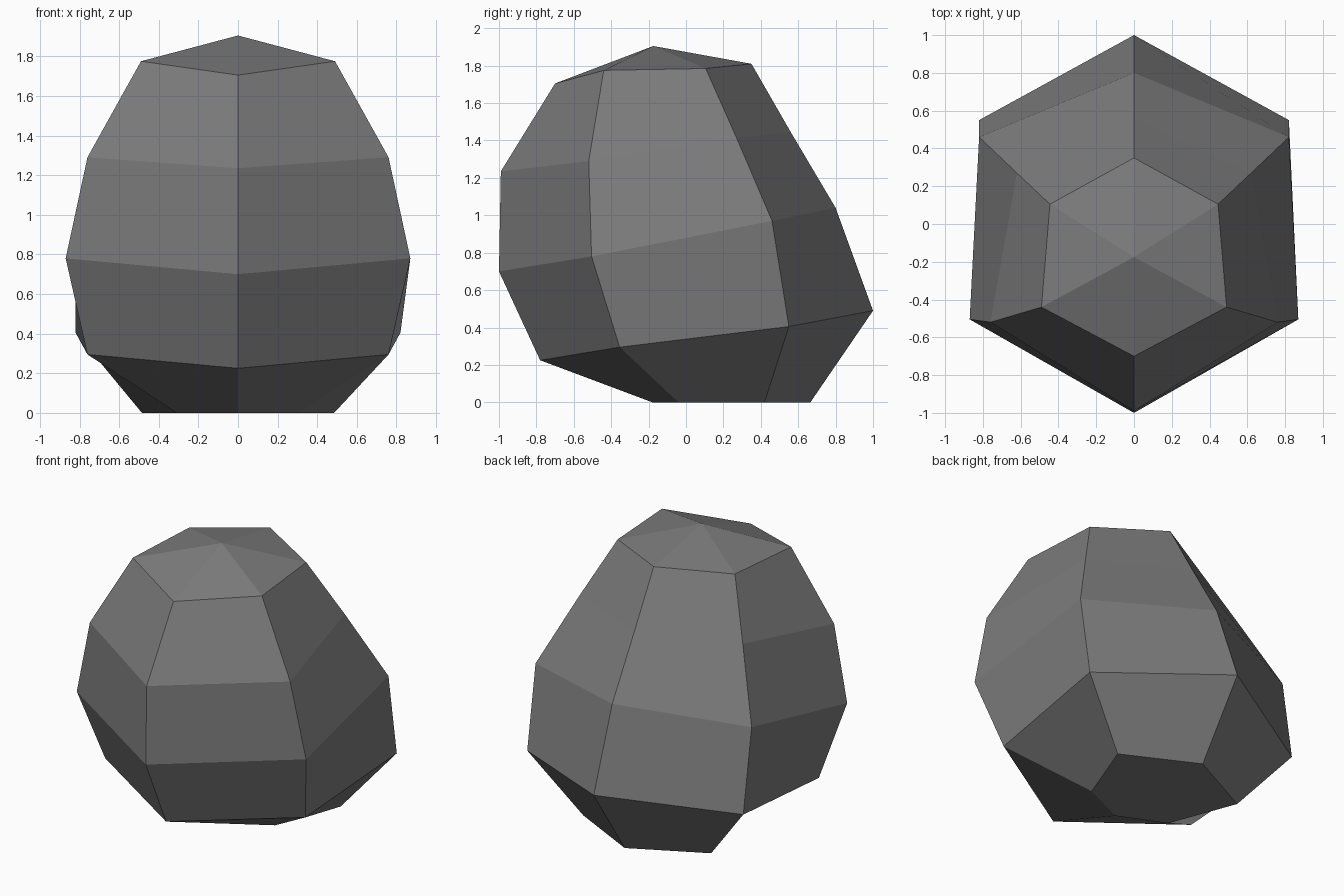
import bpy
import bmesh

cube = bpy.data.objects.get("Cube")
if cube:
    bpy.data.objects.remove(cube, do_unlink=True)

# Flat stone colour
stone = bpy.data.materials.new("stone_grey")
stone.use_nodes = True
grey = (0.2, 0.2, 0.2, 1)
stone.diffuse_color = grey
stone.node_tree.nodes["Principled BSDF"].inputs["Base Color"].default_value = grey

# Vertical ridges of the boulder, each from top to bottom
front = [(0, -.70, 1.705), (0, -.99, 1.235), (0, -1, .70), (0, -.78, .225), (0, -.18, 0)]
front_side = [(.49, -.44, 1.775), (.76, -.52, 1.29), (.87, -.505, .78), (.76, -.355, .295), (.31, -.04, 0)]
back_side = [(.445, .105, 1.785), (.62, .27, 1.415), (.82, .46, .97), (.82, .55, .405), (.485, .42, 0)]
back = [(0, .35, 1.81), (0, .56, 1.445), (0, .80, 1.04), (0, 1, .49), (0, .665, 0)]


def mirrored(ridge):
    return [(-x, y, z) for x, y, z in ridge]


ridges = [front, front_side, back_side, back, mirrored(back_side), mirrored(front_side)]

bm = bmesh.new()
columns = [[bm.verts.new(p) for p in ridge] for ridge in ridges]
peak = bm.verts.new((0, -.175, 1.905))

# Side facets and the pointed cap
for i, here in enumerate(columns):
    after = columns[(i + 1) % len(columns)]
    for k in range(len(here) - 1):
        bm.faces.new((here[k], here[k + 1], after[k + 1], after[k]))
    bm.faces.new((here[0], after[0], peak))

# Flat underside
bm.faces.new([c[-1] for c in reversed(columns)])

mesh = bpy.data.meshes.new("boulder")
bm.to_mesh(mesh)
bm.free()
mesh.materials.append(stone)
boulder = bpy.data.objects.new("boulder", mesh)
bpy.context.collection.objects.link(boulder)
